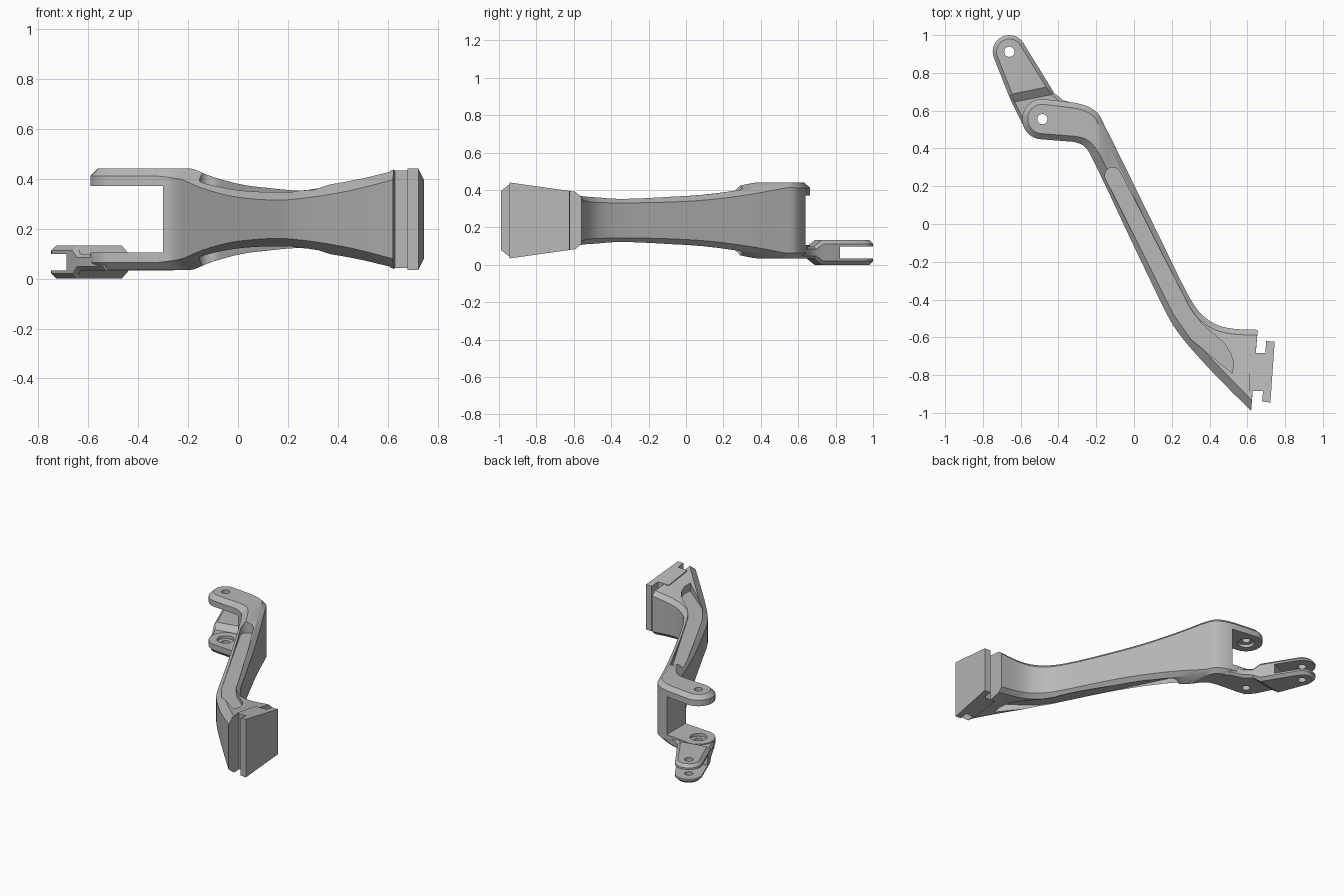
import bpy
import bmesh
from math import cos, sin, radians
from mathutils import Vector

default_cube = bpy.data.objects.get("Cube")
if default_cube:
    bpy.data.objects.remove(default_cube, do_unlink=True)

metal = bpy.data.materials.new("grey metal")
metal.use_nodes = True
grey = (0.48, 0.48, 0.48, 1)
metal.diffuse_color = grey
metal.node_tree.nodes["Principled BSDF"].inputs["Base Color"].default_value = grey


def make_object(name, bm):
    bmesh.ops.recalc_face_normals(bm, faces=bm.faces)
    mesh = bpy.data.meshes.new(name)
    bm.to_mesh(mesh)
    bm.free()
    ob = bpy.data.objects.new(name, mesh)
    bpy.context.scene.collection.objects.link(ob)
    return ob


def prism(name, outline, low, high):
    """Extrude a plan outline; low and high give z from y."""
    bm = bmesh.new()
    bottom = [bm.verts.new((x, y, low(y))) for x, y in outline]
    top = [bm.verts.new((x, y, high(y))) for x, y in outline]
    bm.faces.new(bottom)
    bm.faces.new(top)
    for i in range(len(outline)):
        j = (i + 1) % len(outline)
        bm.faces.new((bottom[i], bottom[j], top[j], top[i]))
    return make_object(name, bm)


def flat_prism(name, outline, low, high):
    return prism(name, outline, lambda y: low, lambda y: high)


def cylinder(name, centre, radius, low, high):
    ring = [radians(a) for a in range(0, 360, 10)]
    outline = [(centre[0] + radius * cos(a), centre[1] + radius * sin(a)) for a in ring]
    return flat_prism(name, outline, low, high)


def round_tip(centre, radius, heading, half, chamfer):
    """Stations of a rounded end, from the tip back to the full width."""
    stations = []
    for a in range(9, 91, 9):
        left, right = radians(heading + a), radians(heading - a)
        stations.append((centre[0] + radius * cos(left), centre[1] + radius * sin(left),
                         centre[0] + radius * cos(right), centre[1] + radius * sin(right),
                         half, half, chamfer))
    return stations


def smooth(points, steps=3):
    """Catmull-Rom interpolation of station tuples."""
    padded = [points[0]] + points + [points[-1]]
    result = []
    for p, q, r, s in zip(padded, padded[1:], padded[2:], padded[3:]):
        for k in range(steps):
            t = k / steps
            result.append(tuple(
                b + t * (c - a + t * (2 * a - 5 * b + 4 * c - d + t * (3 * (b - c) + d - a))) / 2
                for a, b, c, d in zip(p, q, r, s)))
    return result + [points[-1]]


def chamfered_loft(name, stations, middle, right_chamfer, end_inner=None):
    """Solid between left and right plan edges, chamfered above and below."""
    n = len(stations)
    path = [Vector(s[0:2]) for s in reversed(stations)] + [Vector(s[2:4]) for s in stations]
    inset = [s[6] for s in reversed(stations)] + [min(s[6], right_chamfer) for s in stations]
    inner = []
    for i, p in enumerate(path):
        normals = []
        for a, b in ((i - 1, i), (i, i + 1)):
            if a >= 0 and b < len(path):
                d = (path[b] - path[a]).normalized()
                normals.append(Vector((d.y, -d.x)))
        m = sum(normals, Vector((0, 0))).normalized()
        inner.append(p + m * inset[i] / max(m.dot(normals[0]), 0.5))
    if end_inner:
        inner[0], inner[-1] = Vector(end_inner[0]), Vector(end_inner[1])

    bm = bmesh.new()
    rings = []
    for k, s in enumerate(stations):
        ring = []
        for i, half, flip in ((n - 1 - k, s[4], 1), (n + k, s[5], -1)):
            wall = half - inset[i]
            column = [(inner[i], -half), (path[i], -wall), (path[i], wall), (inner[i], half)]
            ring += [bm.verts.new((p.x, p.y, middle + z)) for p, z in column[::flip]]
        rings.append(ring)
    for a, b in zip(rings, rings[1:]):
        for i in range(8):
            j = (i + 1) % 8
            bm.faces.new((a[i], a[j], b[j], b[i]))
    for ring in (rings[0], rings[-1]):
        for quad in ((1, 2, 5, 6), (2, 3, 4, 5), (0, 1, 6, 7)):
            bm.faces.new([ring[i] for i in quad])
    return make_object(name, bm)


def cut(ob, cutters):
    for cutter in cutters:
        mod = ob.modifiers.new("cut", "BOOLEAN")
        mod.operation = "DIFFERENCE"
        mod.solver = "EXACT"
        mod.object = cutter
        cutter.hide_render = True
    bpy.context.view_layer.update()
    graph = bpy.context.evaluated_depsgraph_get()
    mesh = bpy.data.meshes.new_from_object(ob.evaluated_get(graph))
    ob.modifiers.clear()
    ob.data = mesh


MID = 0.2375
pivot = (-0.485, 0.555)
tip = (-0.66, 0.912)

# Arm: rounded lug, bend, slim waist, flared foot
arm_path = smooth([
    (-0.32, 0.435, -0.32, 0.643, 0.2025, 0.2025, 0.03),
    (-0.275, 0.42, -0.25, 0.625, 0.2025, 0.2025, 0.035),
    (-0.245, 0.39, -0.19, 0.585, 0.2025, 0.2025, 0.04),
    (-0.215, 0.335, -0.155, 0.52, 0.2, 0.2, 0.045),
    (-0.14, 0.18, -0.07, 0.35, 0.168, 0.168, 0.045),
    (-0.03, -0.055, 0.045, 0.115, 0.138, 0.138, 0.045),
    (0.08, -0.285, 0.16, -0.12, 0.125, 0.125, 0.045),
    (0.17, -0.47, 0.27, -0.345, 0.122, 0.122, 0.045),
    (0.23, -0.57, 0.345, -0.465, 0.126, 0.124, 0.045),
    (0.32, -0.68, 0.43, -0.53, 0.137, 0.13, 0.045),
    (0.46, -0.83, 0.53, -0.555, 0.162, 0.14, 0.045),
    (0.62, -0.99, 0.655, -0.56, 0.2, 0.153, 0.042)])
arm = chamfered_loft("arm", round_tip(pivot, 0.107, 180, 0.2025, 0.03) + arm_path,
                     MID, 0.028, ((0.624, -0.935), (0.652, -0.59)))

# Clevis: lower link that steps up into a forked round end
clevis = chamfered_loft("clevis", round_tip(tip, 0.088, 116, 0.066, 0.02) + [
    (-0.663, 0.68, -0.448, 0.735, 0.066, 0.066, 0.02),
    (-0.645, 0.64, -0.425, 0.695, 0.033, 0.033, 0.015),
    (-0.615, 0.58, -0.375, 0.655, 0.033, 0.033, 0.015),
    (-0.59, 0.53, -0.3, 0.635, 0.033, 0.033, 0.015),
    (-0.54, 0.475, -0.25, 0.6, 0.033, 0.033, 0.015)], 0.066, 0.02)

# Foot: slotted T-shaped mounting block with sloping top and bottom
def slope(y):
    return 0.1575 + 0.045 * (-0.62 - y) / 0.32

foot = prism("mounting_foot", [
    (0.61, -0.682), (0.695, -0.682), (0.7, -0.62), (0.745, -0.622),
    (0.722, -0.945), (0.678, -0.94), (0.683, -0.885), (0.61, -0.885)],
    lambda y: MID - slope(y), lambda y: MID + slope(y))

# Cutters: lug gap, pivot holes, fork slot and long pockets
gap = flat_prism("gap_cutter", [(-0.8, 0.3), (-0.3, 0.3), (-0.3, 0.8), (-0.8, 0.8)], 0.105, 0.37)
bore = cylinder("bore_cutter", pivot, 0.027, -0.1, 0.6)
recess = cylinder("recess_cutter", pivot, 0.055, 0.085, 0.39)
pin_hole = cylinder("pin_cutter", tip, 0.027, -0.1, 0.3)
along, back, start = Vector((0.91, 0.416)), Vector((-0.416, 0.91)), Vector((-0.6, 0.779))
slot = flat_prism("slot_cutter", [start - along * 0.3, start + along * 0.3,
                                  start + along * 0.3 + back / 2, start - along * 0.3 + back / 2],
                  0.033, 0.099)
pocket_outline = [(-0.112 + 0.042 * cos(radians(a)), 0.258 + 0.042 * sin(radians(a)))
                  for a in range(25, 206, 15)]
pocket_outline += [(0.21, -0.48), (0.3, -0.61), (0.52, -0.79), (0.527, -0.735), (0.512, -0.685),
                   (0.48, -0.635), (0.43, -0.588), (0.36, -0.53), (0.3, -0.45)]
top_pocket = flat_prism("top_pocket_cutter", pocket_outline, 0.345, 0.6)
bottom_pocket = flat_prism("bottom_pocket_cutter", pocket_outline, -0.2, 0.13)

cut(arm, [gap, recess, bore, top_pocket, bottom_pocket])
cut(clevis, [slot, recess, bore, pin_hole])
for cutter in (gap, bore, recess, pin_hole, slot, top_pocket, bottom_pocket):
    bpy.data.objects.remove(cutter, do_unlink=True)

# Finish: one colour, smooth curves with crisp edges
for ob in (arm, clevis, foot):
    ob.data.materials.clear()
    ob.data.materials.append(metal)
    ob.data.shade_smooth()
    ob.data.set_sharp_from_angle(angle=radians(25))
